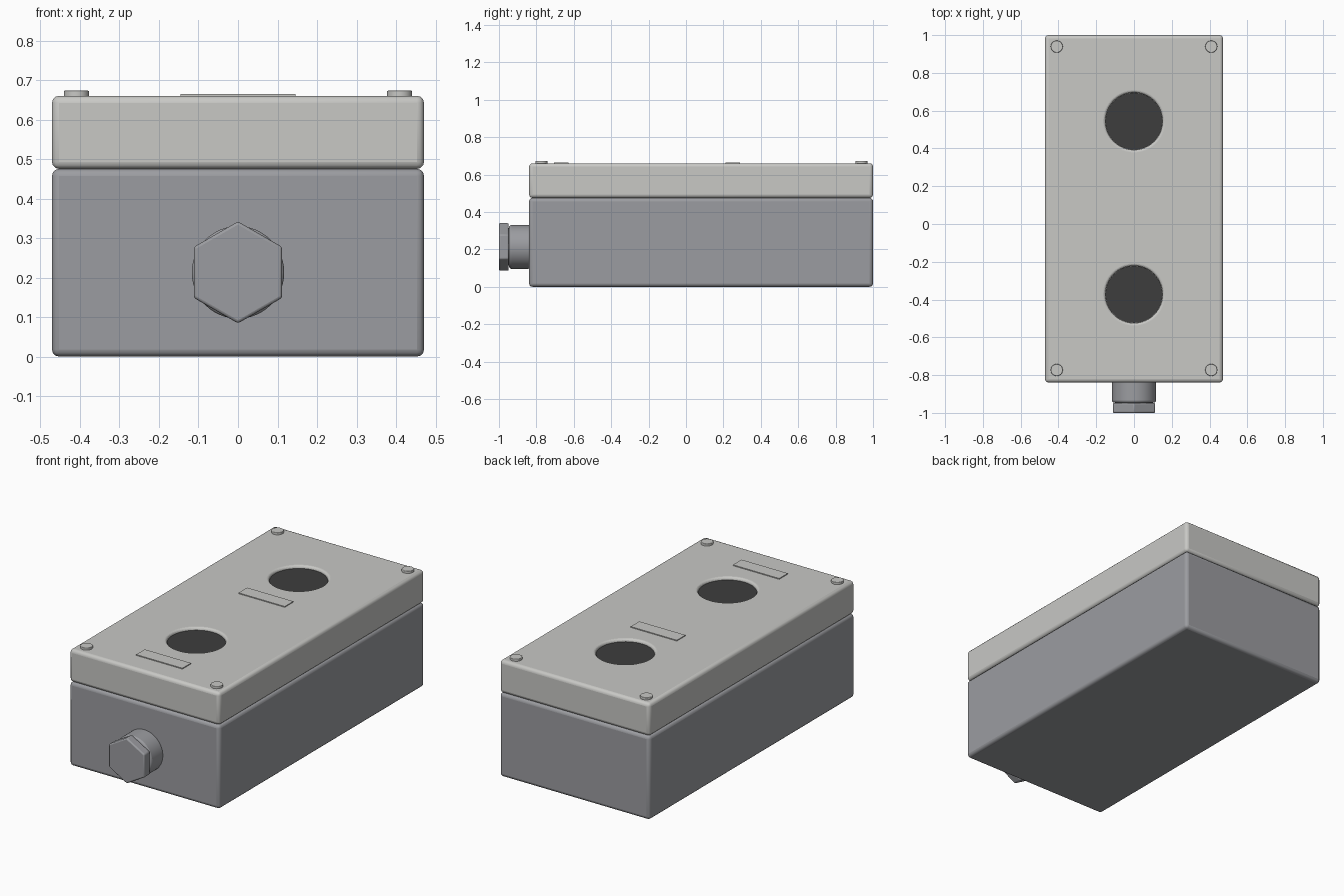
import bpy, bmesh, math
from mathutils import Matrix

if "Cube" in bpy.data.objects:
    bpy.data.objects.remove(bpy.data.objects["Cube"], do_unlink=True)


def material(name, colour):
    m = bpy.data.materials.new(name)
    m.use_nodes = True
    m.diffuse_color = (*colour, 1)
    m.node_tree.nodes["Principled BSDF"].inputs["Base Color"].default_value = (*colour, 1)
    return m


LIGHT = material("light grey", (0.58, 0.58, 0.56))
MID = material("mid grey", (0.33, 0.335, 0.355))
DARK = material("dark grey", (0.048, 0.048, 0.048))


def finish(bm, name, mat, bevel=0, segments=3):
    mesh = bpy.data.meshes.new(name)
    bmesh.ops.recalc_face_normals(bm, faces=bm.faces)
    bm.to_mesh(mesh)
    bm.free()
    mesh.materials.append(mat)
    obj = bpy.data.objects.new(name, mesh)
    bpy.context.collection.objects.link(obj)
    if bevel:
        mod = obj.modifiers.new("rounded edges", "BEVEL")
        mod.width, mod.segments = bevel, segments
        mod.limit_method, mod.angle_limit = "ANGLE", math.radians(40)
    return obj


def box(name, mat, x, y, z, bevel=0):
    """Box from three (low, high) ranges."""
    bm = bmesh.new()
    bmesh.ops.create_cube(bm, size=1)
    for v in bm.verts:
        v.co = [(r[0] + r[1]) / 2 + c * (r[1] - r[0]) for r, c in zip((x, y, z), v.co)]
    return finish(bm, name, mat, bevel)


def prism(name, mat, radius, depth, centre, sides=48, along_y=False, bevel=0, top=None):
    """Cylinder, cone or polygonal prism along z or y."""
    bm = bmesh.new()
    bmesh.ops.create_cone(bm, cap_ends=True, segments=sides, radius1=radius,
                          radius2=radius if top is None else top, depth=depth)
    if along_y:
        bm.transform(Matrix.Rotation(math.pi / 2, 4, "X"))
    bm.transform(Matrix.Translation(centre))
    return finish(bm, name, mat, bevel)


def lathe(name, mat, profile, centre, steps=64):
    """Closed solid turned about z from (radius, height) points."""
    bm = bmesh.new()
    verts = [bm.verts.new((r, 0, z)) for r, z in profile]
    edges = [bm.edges.new(pair) for pair in zip(verts, verts[1:])]
    bmesh.ops.spin(bm, geom=verts + edges, cent=(0, 0, 0), axis=(0, 0, 1),
                   angle=math.tau, steps=steps)
    bmesh.ops.remove_doubles(bm, verts=bm.verts, dist=1e-5)
    bm.transform(Matrix.Translation(centre))
    return finish(bm, name, mat)


# Enclosure halves
HALF, BACK, FRONT = 0.471, 1.0, -0.839
SPLIT, TOP = 0.475, 0.66
parts = [box("base", MID, (-HALF, HALF), (FRONT, BACK), (0, SPLIT), 0.018)]
lid = box("lid", LIGHT, (-HALF, HALF), (FRONT, BACK), (SPLIT, TOP), 0.018)
parts.append(lid)

# Two button openings with rounded rims and dark blanking discs
RADIUS, RIM, DEPTH = 0.151, 0.014, 0.02
arc = [(RADIUS + RIM * (1 - math.cos(a)), RIM * (math.sin(a) - 1))
       for a in (i * math.pi / 10 for i in range(6))]
profile = [(0, -DEPTH), (RADIUS, -DEPTH)] + arc + [(RADIUS + RIM, DEPTH), (0, DEPTH)]
for label, y in (("rear", 0.544), ("front", -0.373)):
    cutter = lathe(label + "_opening_cutter", LIGHT, profile, (0, y, TOP))
    cutter.hide_render = True
    cutter.hide_viewport = True
    cut = lid.modifiers.new(label + " opening", "BOOLEAN")
    cut.operation, cut.solver, cut.object = "DIFFERENCE", "EXACT", cutter
    parts.append(prism(label + "_opening_disc", DARK, RADIUS - 0.001, 0.006,
                       (0, y, TOP - DEPTH + 0.002), 64))
    # Label plate in front of each opening
    parts.append(box(label + "_label_plate", LIGHT, (-0.145, 0.145),
                     (y - 0.332, y - 0.255), (TOP - 0.002, TOP + 0.005)))

# Lid screws
for side, x in (("left", 0.409), ("right", -0.409)):
    for end, y in (("rear", 0.939), ("front", -0.773)):
        parts.append(prism(f"{end}_{side}_screw", LIGHT, 0.032, 0.02,
                           (x, y, TOP + 0.003), 32, bevel=0.003))

# Cable gland: collar, neck and hexagonal cap
Z = 0.213
parts.append(prism("gland_collar", MID, 0.117, 0.115, (0, -0.8885, Z), 48, True, 0.012))
parts.append(prism("gland_neck", MID, 0.1, 0.04, (0, -0.945, Z), 48, True))
parts.append(prism("gland_hex_cap", MID, 0.129, 0.052, (0, -0.974, Z), 6, True, 0.007))

# Smooth shading with sharp edges kept
bpy.ops.object.select_all(action="DESELECT")
for obj in parts:
    obj.select_set(True)
bpy.context.view_layer.objects.active = lid
bpy.ops.object.shade_smooth_by_angle(angle=math.radians(35))
